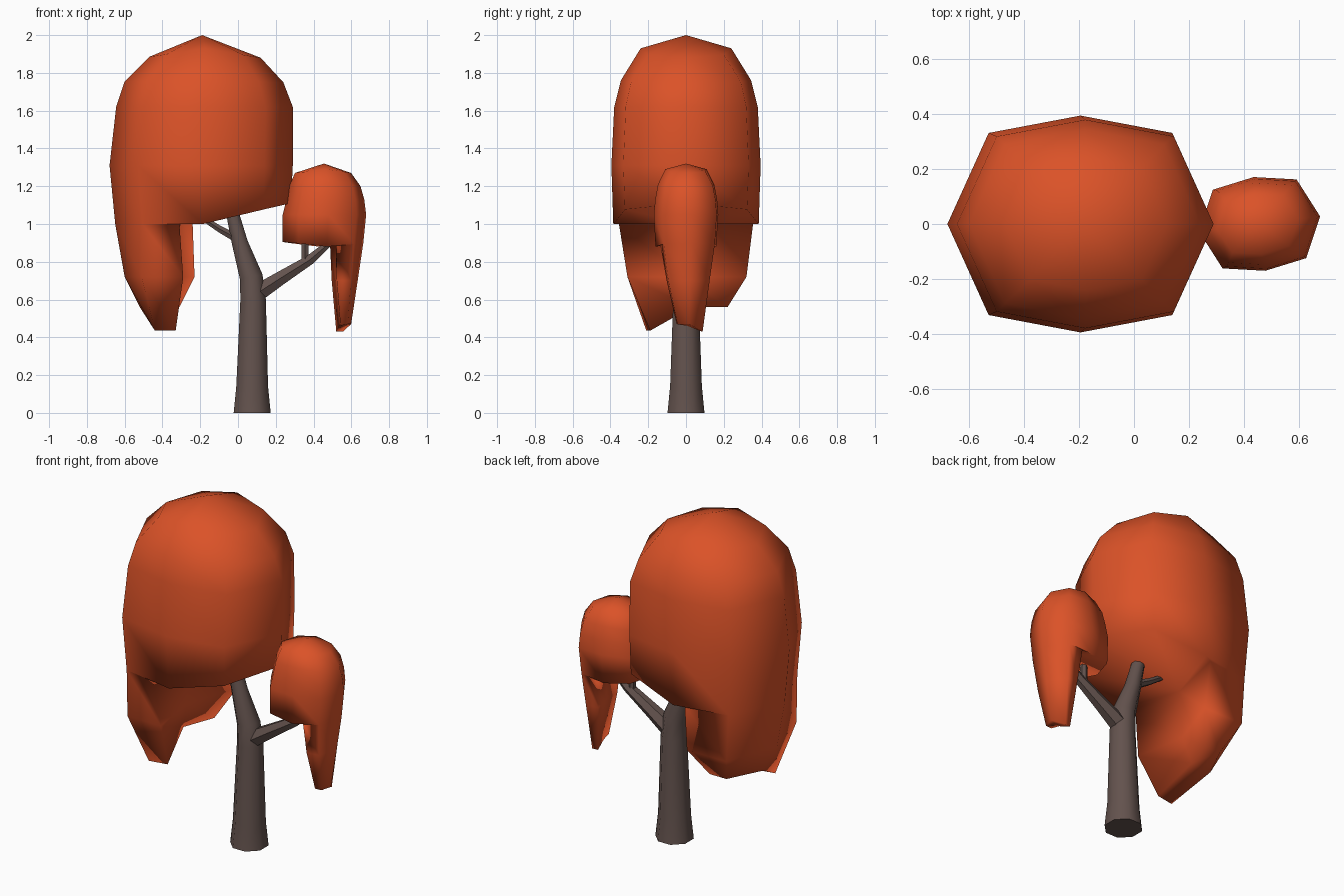
import bpy, bmesh, math
from mathutils import Vector, Matrix

if "Cube" in bpy.data.objects:
    bpy.data.objects.remove(bpy.data.objects["Cube"])


def material(name, rgb):
    m = bpy.data.materials.new(name)
    m.diffuse_color = (*rgb, 1)
    m.use_nodes = True
    m.node_tree.nodes["Principled BSDF"].inputs["Base Color"].default_value = m.diffuse_color
    return m


LEAF = material("autumn_orange", (0.71, 0.085, 0.021))
BARK = material("grey_brown_bark", (0.125, 0.085, 0.075))


def finish(bm, name, mat):
    bmesh.ops.recalc_face_normals(bm, faces=bm.faces)
    me = bpy.data.meshes.new(name)
    bm.to_mesh(me)
    bm.free()
    me.materials.append(mat)
    for p in me.polygons:
        p.use_smooth = True
    ob = bpy.data.objects.new(name, me)
    bpy.context.collection.objects.link(ob)
    return ob


def bridge(bm, a, b):
    n = len(a)
    for i in range(n):
        j = (i + 1) % n
        bm.faces.new((a[i], a[j], b[j], b[i]))


def limb(name, points, sides=8):
    """Tapered tube through (x, z, radius) points in the y = 0 plane."""
    bm = bmesh.new()
    pos = [Vector((x, 0, z)) for x, z, r in points]
    rings = []
    for i, p in enumerate(pos):
        d = (pos[min(i + 1, len(pos) - 1)] - pos[max(i - 1, 0)]).normalized()
        if i == 0 and p.z == 0:
            d = Vector((0, 0, 1))
        side, r = Vector((0, 1, 0)).cross(d), points[i][2]
        ring = []
        for k in range(sides):
            a = (k + 0.5) * math.tau / sides
            ring.append(bm.verts.new(p + r * (side * math.cos(a) + Vector((0, math.sin(a), 0)))))
        rings.append(ring)
    for a, b in zip(rings, rings[1:]):
        bridge(bm, a, b)
    bm.faces.new(rings[0])
    bm.faces.new(rings[-1])
    ob = finish(bm, name, BARK)
    ob.data.set_sharp_from_angle(angle=math.radians(50))
    return ob


def octagon(bm, x0, x1, ry, z_end, z_side, z_far):
    """Eight-sided ring; z_end at x0, z_side at the sides, z_far at x1."""
    cx, rx = (x0 + x1) / 2, (x1 - x0) / 2
    d, e = 0.69 * rx, 0.84 * ry
    zm = z_side + (z_far - z_side) * 0.7
    zl = z_side + (z_end - z_side) * 0.7
    pts = [(x1, 0, z_far), (cx + d, e, zm), (cx, ry, z_side), (cx - d, e, zl),
           (x0, 0, z_end), (cx - d, -e, zl), (cx, -ry, z_side), (cx + d, -e, zm)]
    return [bm.verts.new(p) for p in pts]


def canopy(name, apex, rings, inner, drape, placement=Matrix()):
    """Closed dome with a hanging lobe on its -x side."""
    bm = bmesh.new()
    top = bm.verts.new(apex)
    loops = [octagon(bm, *r) for r in rings]
    for i in range(8):
        bm.faces.new((top, loops[0][i], loops[0][(i + 1) % 8]))
    for a, b in zip(loops, loops[1:]):
        bridge(bm, a, b)
    # underside and the start of the hanging lobe
    r = loops[-1]
    A, M, B = [bm.verts.new(p) for p in inner]
    bm.faces.new((r[0], r[1], r[2], A, M, B, r[6], r[7]))
    bm.faces.new((r[2], r[3], A))
    bm.faces.new((r[5], r[6], B))
    last = [A, r[3], r[4], r[5], B, M]
    for ring in drape:
        new = [bm.verts.new(p) for p in ring]
        bridge(bm, last, new)
        last = new
    bm.faces.new(last)
    bmesh.ops.triangulate(bm, faces=[f for f in bm.faces if len(f.verts) > 4])
    bmesh.ops.transform(bm, matrix=placement, verts=bm.verts)
    return finish(bm, name, LEAF)


# trunk and branches
limb("trunk", [(0.075, 0, 0.106), (0.075, 0.14, 0.091), (0.08, 0.6, 0.073),
               (0.07, 0.72, 0.066), (0.01, 0.9, 0.046), (-0.04, 1.1, 0.034)])
limb("right_branch", [(0.08, 0.62, 0.055), (0.22, 0.71, 0.042),
                      (0.38, 0.81, 0.03), (0.52, 0.93, 0.015)], 6)
limb("right_twig", [(0.355, 0.79, 0.022), (0.355, 0.92, 0.02)], 6)
limb("left_twig", [(0.0, 0.92, 0.026), (-0.1, 0.975, 0.02), (-0.2, 1.04, 0.015)], 6)

# large canopy with its hanging left lobe
canopy("large_canopy", (-0.19, 0, 2.0),
       [(-0.47, 0.12, 0.24, 1.885, 1.93, 1.88),
        (-0.60, 0.24, 0.345, 1.755, 1.76, 1.75),
        (-0.645, 0.29, 0.38, 1.62, 1.62, 1.62),
        (-0.68, 0.29, 0.395, 1.31, 1.31, 1.31),
        (-0.65, 0.28, 0.385, 1.0, 1.0, 1.11)],
       [(-0.24, 0.355, 1.0), (-0.32, 0, 1.0), (-0.31, -0.355, 1.0)],
       [[(-0.23, 0.32, 0.72), (-0.49, 0.32, 0.72), (-0.60, 0, 0.72),
         (-0.51, -0.31, 0.72), (-0.29, -0.31, 0.72), (-0.34, 0, 0.72)],
        [(-0.31, 0.22, 0.56), (-0.42, 0.22, 0.56), (-0.52, 0.02, 0.56),
         (-0.44, -0.21, 0.435), (-0.33, -0.19, 0.435), (-0.38, 0.03, 0.56)]])

# small canopy, turned so its lobe hangs on the right
canopy("small_canopy", (0, 0, 1.32),
       [(-0.145, 0.155, 0.11, 1.27, 1.29, 1.27),
        (-0.195, 0.185, 0.15, 1.20, 1.21, 1.20),
        (-0.215, 0.20, 0.165, 1.13, 1.13, 1.13),
        (-0.225, 0.22, 0.172, 1.05, 1.05, 1.05),
        (-0.21, 0.22, 0.162, 0.90, 0.88, 0.905)],
       [(-0.05, 0.145, 0.90), (-0.06, 0, 0.91), (-0.05, -0.145, 0.90)],
       [[(-0.055, 0.11, 0.70), (-0.13, 0.11, 0.70), (-0.18, 0, 0.70),
         (-0.13, -0.11, 0.70), (-0.055, -0.11, 0.70), (-0.065, 0, 0.70)],
        [(-0.08, 0.06, 0.47), (-0.12, 0.06, 0.47), (-0.145, 0, 0.47),
         (-0.11, -0.075, 0.43), (-0.075, -0.075, 0.43), (-0.08, 0, 0.46)]],
       Matrix.Translation((0.455, 0, 0)) @ Matrix.Rotation(math.radians(187), 4, 'Z'))
